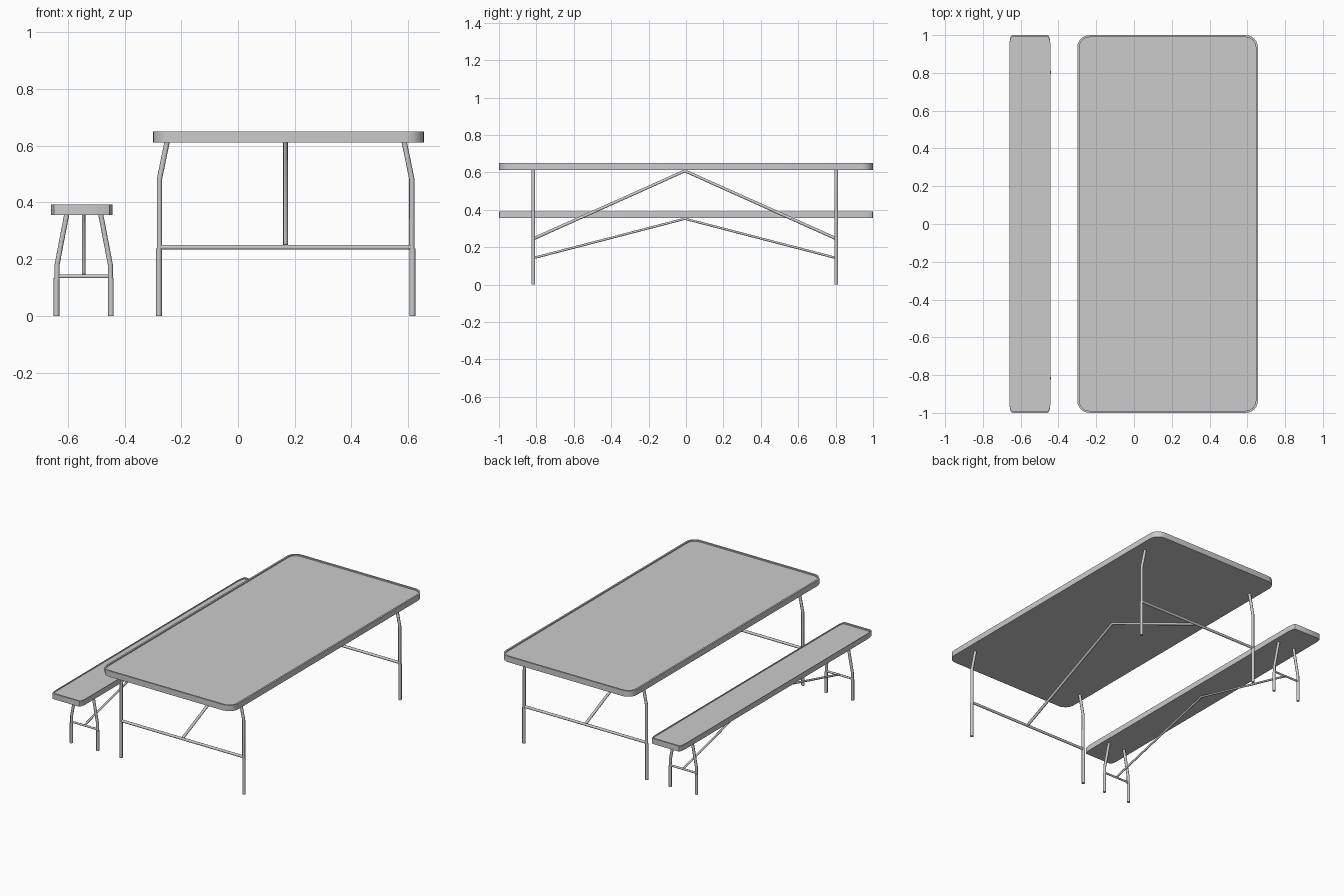
import bpy, bmesh, math

if "Cube" in bpy.data.objects:
    bpy.data.objects.remove(bpy.data.objects["Cube"])


def tube(name, points, radius):
    """Round capped tube along a polyline."""
    cu = bpy.data.curves.new(name, 'CURVE')
    cu.dimensions = '3D'
    cu.bevel_depth = radius
    cu.bevel_resolution = 3
    cu.use_fill_caps = True
    sp = cu.splines.new('POLY')
    sp.points.add(len(points) - 1)
    for p, co in zip(sp.points, points):
        p.co = (*co, 1)
    ob = bpy.data.objects.new(name, cu)
    bpy.context.collection.objects.link(ob)
    bpy.context.view_layer.objects.active = ob
    ob.select_set(True)
    bpy.ops.object.convert(target='MESH')
    bpy.ops.object.shade_smooth_by_angle(angle=math.radians(40))
    ob.select_set(False)


def slab(name, cx, width, z0, z1):
    """Rounded tray top: raised rim around a slightly recessed surface.
    Drawn at table width, then squeezed in x for the bench."""
    base, length, r, rim, seg = 0.956, 2.0, 0.065, 0.011, 6
    k = width / base
    bm = bmesh.new()

    def loop(inset, z):
        hx, hy, rr = base / 2 - inset, length / 2 - inset, r - inset
        verts = []
        for i, (sx, sy) in enumerate([(1, 1), (-1, 1), (-1, -1), (1, -1)]):
            for s in range(seg + 1):
                a = math.pi / 2 * (i + s / seg)
                verts.append(bm.verts.new((
                    cx + k * (sx * (hx - rr) + rr * math.cos(a)),
                    sy * (hy - rr) + rr * math.sin(a), z)))
        return verts

    loops = [loop(0, z0), loop(0, z1), loop(rim, z1), loop(rim, z1 - 0.008)]
    for a, b in zip(loops, loops[1:]):
        n = len(a)
        for i in range(n):
            j = (i + 1) % n
            bm.faces.new((a[i], a[j], b[j], b[i]))
    bm.faces.new(loops[0][::-1])
    bm.faces.new(loops[-1])
    me = bpy.data.meshes.new(name)
    bm.to_mesh(me)
    bm.free()
    ob = bpy.data.objects.new(name, me)
    bpy.context.collection.objects.link(ob)
    bpy.context.view_layer.objects.active = ob
    ob.select_set(True)
    bpy.ops.object.shade_smooth_by_angle(angle=math.radians(30))
    ob.select_set(False)


def frame(name, cx, foot, head, kink, top, bar, r_leg, r_bar):
    """Bent legs, cross bars and inverted-V brace."""
    yc, yl = -0.006, 0.81
    for end, sy in (("front", -1), ("back", 1)):
        y = yc + sy * yl
        for side, sx in (("left", -1), ("right", 1)):
            xf = cx + sx * foot
            xk = cx + sx * (foot - 0.002)
            tube(f"{name}_leg_{end}_{side}",
                 [(xk, y, bar - 0.01), (xk, y, kink),
                  (cx + sx * head, y, top)], r_leg)
            # slightly thicker lower sleeve
            tube(f"{name}_foot_{end}_{side}",
                 [(xf, y, 0), (xf, y, bar - 0.005)], r_leg + 0.001)
        tube(f"{name}_crossbar_{end}",
             [(cx - foot, y, bar), (cx + foot, y, bar)], r_bar)
    tube(f"{name}_brace",
         [(cx, yc - yl, bar + 0.003), (cx, yc, top - 0.006),
          (cx, yc + yl, bar + 0.003)], r_bar)


# Table
slab("table_top", 0.178, 0.956, 0.612, 0.650)
frame("table", 0.168, 0.447, 0.418, 0.482, 0.614, 0.242, 0.0093, 0.0088)

# Bench
slab("bench_seat", -0.551, 0.218, 0.356, 0.392)
frame("bench", -0.544, 0.096, 0.060, 0.180, 0.358, 0.139, 0.0088, 0.0065)
